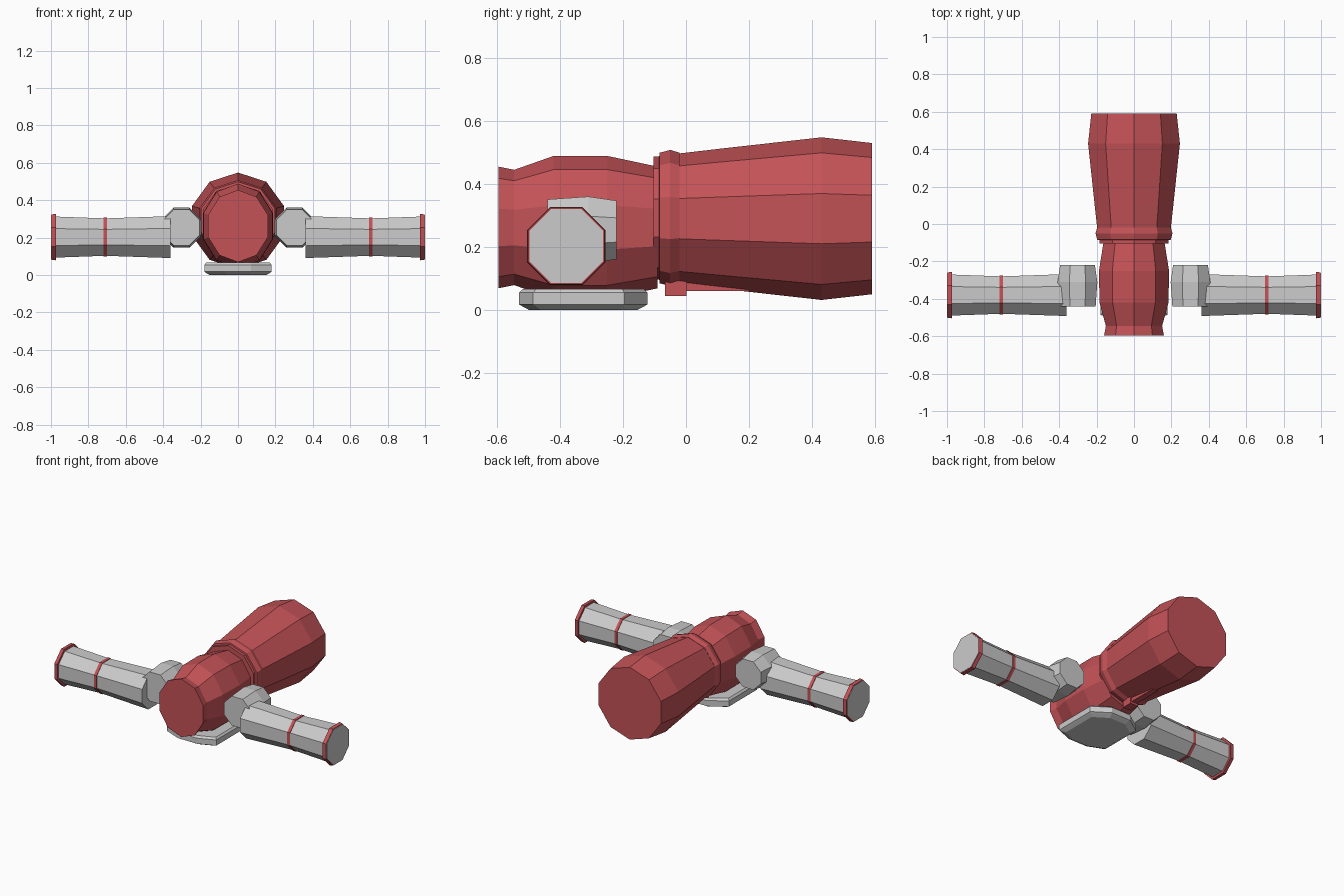
import bpy, bmesh, math

if "Cube" in bpy.data.objects:
    bpy.data.objects.remove(bpy.data.objects["Cube"])

red = bpy.data.materials.new("red")
red.diffuse_color = (0.55, 0.085, 0.095, 1)
red.use_nodes = True
red.node_tree.nodes["Principled BSDF"].inputs["Base Color"].default_value = red.diffuse_color


def make(name, rings, mat=None):
    """Skin a list of equal-length point rings and cap both ends."""
    bm = bmesh.new()
    loops = [[bm.verts.new(p) for p in r] for r in rings]
    n = len(loops[0])
    for a, b in zip(loops, loops[1:]):
        for i in range(n):
            j = (i + 1) % n
            bm.faces.new((a[i], a[j], b[j], b[i]))
    bm.faces.new(loops[0])
    bm.faces.new(loops[-1])
    bmesh.ops.recalc_face_normals(bm, faces=bm.faces)
    me = bpy.data.meshes.new(name)
    bm.to_mesh(me)
    bm.free()
    ob = bpy.data.objects.new(name, me)
    bpy.context.collection.objects.link(ob)
    if mat:
        me.materials.append(mat)
    return ob


def mirror(ob):
    m = ob.modifiers.new("mirror", 'MIRROR')
    m.use_axis[0] = True
    m.use_mirror_merge = False


def ring_y(y, cx, cz, rx, rz, n, phase=0.0):
    return [(cx + rx * math.sin(phase + math.tau * i / n), y,
             cz + rz * math.cos(phase + math.tau * i / n)) for i in range(n)]


def ring_x(x, apothem, cy=-0.38, cz=0.203):
    r = apothem / math.cos(math.pi / 8)
    a = [math.pi / 8 + math.tau * i / 8 for i in range(8)]
    return [(x, cy + r * math.cos(t), cz + r * math.sin(t)) for t in a]


def box(name, x, y0, y1, z0, z1, mat=None):
    return make(name, [[(-x, y, z0), (x, y, z0), (x, y, z1), (-x, y, z1)]
                       for y in (y0, y1)], mat)


# Rear barrel with collar (ten-sided)
rear = [(-0.02, 0.207), (0.10, 0.221), (0.43, 0.258), (0.59, 0.24)]
make("rear_barrel", [ring_y(y, 0, 0.29, r, r, 10) for y, r in rear], red)
collar = [(-0.103, 0.195), (-0.085, 0.195), (-0.084, 0.207), (-0.05, 0.216), (-0.02, 0.207)]
make("collar", [ring_y(y, 0, 0.292, r, r, 10) for y, r in collar], red)

# Front barrel, slightly narrower than tall
front = [(-0.595, 0.168, 0.193), (-0.545, 0.158, 0.183), (-0.42, 0.194, 0.227),
         (-0.25, 0.197, 0.227), (-0.09, 0.170, 0.193)]
make("front_barrel", [ring_y(y, 0, 0.262, rx, rz, 10) for y, rx, rz in front], red)

# Latch under the collar
box("latch_block", 0.03, -0.067, 0.002, 0.045, 0.10, red)
box("latch_bar", 0.02, 0.0, 0.20, 0.06, 0.10, red)

# Shoulder pods
pod = [(-0.44, 0.097), (-0.31, 0.106), (-0.22, 0.093)]
k = 1 / math.cos(math.pi / 8)
mirror(make("shoulder_pod", [ring_y(y, 0.302, 0.254, a * k, a * k, 8, math.pi / 8)
                             for y, a in pod]))

# Side arms with red band, red rim and grey end plate
arm = [(0.36, 0.112), (0.71, 0.10), (0.985, 0.11)]
mirror(make("side_arm", [ring_x(x, a) for x, a in arm]))
mirror(make("arm_band", [ring_x(x, 0.104) for x in (0.70, 0.72)], red))
mirror(make("arm_rim", [ring_x(0.974, 0.124), ring_x(0.998, 0.121)], red))
mirror(make("arm_end_plate", [ring_x(x, 0.117) for x in (0.99, 1.0)]))

# Base foot: elongated octagonal plate with chamfered edges
plan = [(-0.07, -0.53), (0.07, -0.53), (0.18, -0.485), (0.18, -0.195),
        (0.07, -0.122), (-0.07, -0.122), (-0.18, -0.195), (-0.18, -0.485)]
tiers = [(0.0, 0.84), (0.012, 0.95), (0.018, 1.0), (0.055, 1.0), (0.067, 0.94)]
make("base_foot", [[(x * s, -0.326 + (y + 0.326) * s, z) for x, y in plan]
                   for z, s in tiers])
